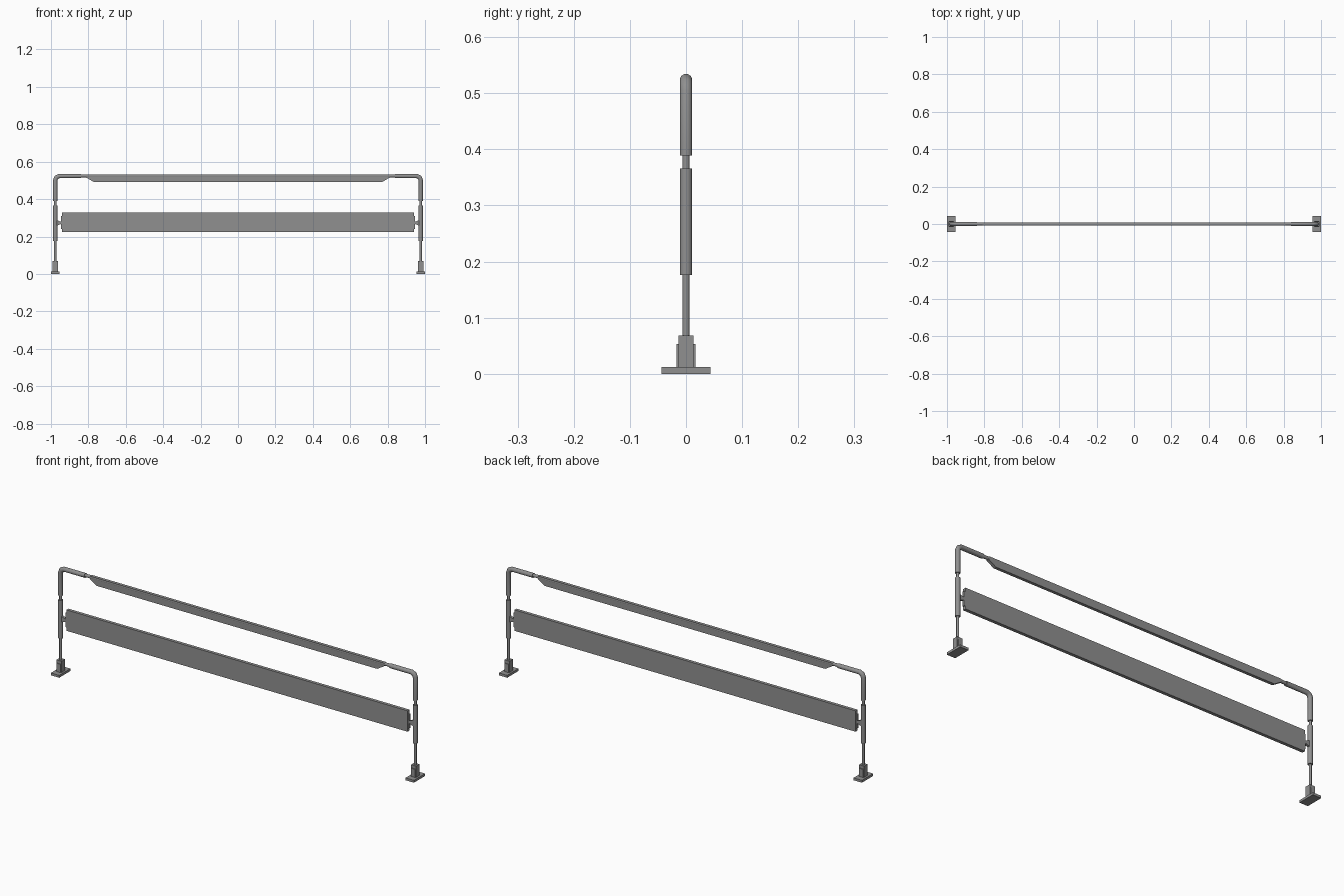
import bpy, bmesh, math
from mathutils import Vector

if "Cube" in bpy.data.objects:
    bpy.data.objects.remove(bpy.data.objects["Cube"])

grey = bpy.data.materials.new("metal grey")
grey.use_nodes = True
COLOR = (0.28, 0.28, 0.28, 1)
grey.diffuse_color = COLOR
grey.node_tree.nodes["Principled BSDF"].inputs["Base Color"].default_value = COLOR

POST_X = 0.977


def add_object(name, bm, smooth=False):
    bmesh.ops.recalc_face_normals(bm, faces=bm.faces)
    mesh = bpy.data.meshes.new(name)
    bm.to_mesh(mesh)
    bm.free()
    mesh.materials.append(grey)
    ob = bpy.data.objects.new(name, mesh)
    bpy.context.collection.objects.link(ob)
    if smooth:
        bpy.ops.object.select_all(action='DESELECT')
        bpy.context.view_layer.objects.active = ob
        ob.select_set(True)
        bpy.ops.object.shade_smooth_by_angle(angle=math.radians(50))
    return ob


def loft(name, rings, smooth=False):
    """Skin a list of equal-length point rings and cap both ends."""
    bm = bmesh.new()
    loops = [[bm.verts.new(p) for p in ring] for ring in rings]
    n = len(loops[0])
    for a, b in zip(loops, loops[1:]):
        for i in range(n):
            j = (i + 1) % n
            bm.faces.new((a[i], a[j], b[j], b[i]))
    bm.faces.new(loops[0])
    bm.faces.new(loops[-1])
    return add_object(name, bm, smooth)


def box(name, x0, x1, y, z0, z1):
    ring = lambda z: [(x0, -y, z), (x1, -y, z), (x1, y, z), (x0, y, z)]
    return loft(name, [ring(z0), ring(z1)])


def tube(name, path, radius, sides=12):
    """Round tube with mitred bends along a path in the xz plane."""
    pts = [Vector((x, 0, z)) for x, z in path]
    rings = []
    for i, p in enumerate(pts):
        before = (p - pts[i - 1]).normalized() if i else None
        after = (pts[i + 1] - p).normalized() if i < len(pts) - 1 else None
        before, after = before or after, after or before
        tangent = (before + after).normalized()
        across = tangent.cross(Vector((0, 1, 0)))
        stretch = radius / tangent.dot(before)
        angles = [math.tau * (k + 0.5) / sides for k in range(sides)]
        rings.append([p + across * stretch * math.cos(a)
                      + Vector((0, radius * math.sin(a), 0)) for a in angles])
    return loft(name, rings, True)


def prism(name, outline, y):
    """Extrude an xz outline to the thickness y on both sides."""
    return loft(name, [[(x, s * y, z) for x, z in outline] for s in (-1, 1)])


for side, label in ((1, "left"), (-1, "right")):
    px = side * POST_X
    # Foot with its stepped socket
    box(label + "_base_plate", px - 0.023, px + 0.023, 0.044, 0, 0.012)
    box(label + "_foot_block", px - 0.011, px + 0.011, 0.017, 0.012, 0.053)
    box(label + "_foot_socket", px - 0.014, px + 0.014, 0.0135, 0.012, 0.068)
    # Upright and its sleeve
    tube(label + "_post", [(px, 0.05), (px, 0.40)], 0.0065)
    tube(label + "_sleeve", [(px, 0.176), (px, 0.366)], 0.0115)
    # Bent corner tube
    tube(label + "_corner_tube",
         [(px, 0.389), (px, 0.503), (px - side * 0.006, 0.516),
          (px - side * 0.02, 0.523), (side * 0.84, 0.523)], 0.0115)
    # Panel bracket and end cap
    prism(label + "_bracket",
          [(px - side * 0.008, 0.288), (side * 0.955, 0.282), (side * 0.94, 0.278),
           (side * 0.94, 0.268), (side * 0.955, 0.264), (px - side * 0.008, 0.258)], 0.006)
    box(label + "_panel_end", side * 0.935, side * 0.946, 0.006, 0.24, 0.311)

# Panel between the posts
box("panel", -0.94, 0.94, 0.008, 0.224, 0.328)

# Top rail with its deeper middle
tube("top_rail", [(-0.86, 0.524), (0.86, 0.524)], 0.008)
prism("rail_blade",
      [(-0.81, 0.531), (-0.81, 0.515), (-0.772, 0.492),
       (0.772, 0.492), (0.81, 0.515), (0.81, 0.531)], 0.0075)
